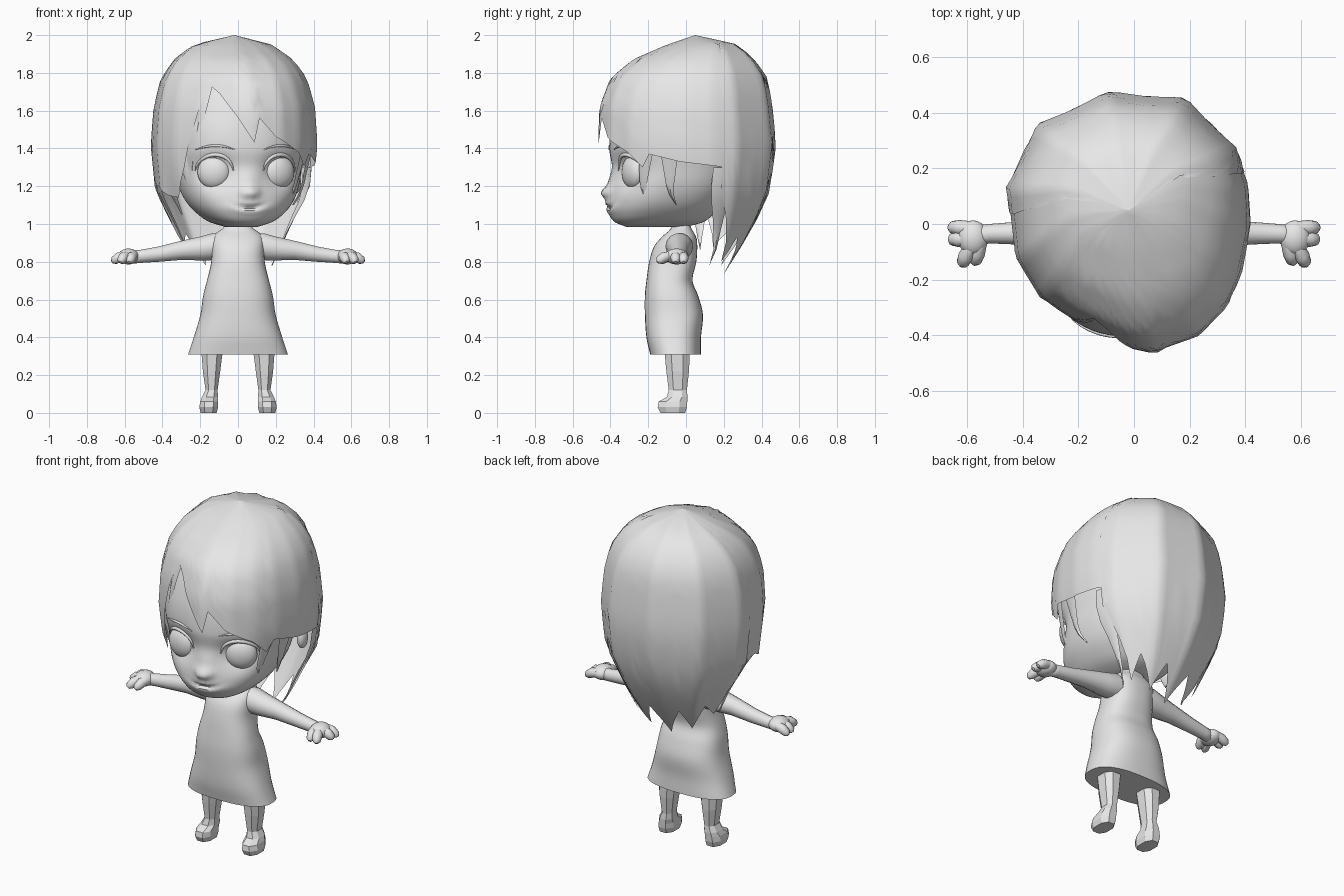
import bpy
import bmesh
from math import sin, cos, pi, radians, exp

default_cube = bpy.data.objects.get("Cube")
if default_cube:
    bpy.data.objects.remove(default_cube, do_unlink=True)

grey = bpy.data.materials.new("plain grey")
grey.use_nodes = True
grey.diffuse_color = (0.8, 0.8, 0.8, 1)
grey.node_tree.nodes["Principled BSDF"].inputs["Base Color"].default_value = (0.8, 0.8, 0.8, 1)


def finish(name, data, parent=None):
    obj = bpy.data.objects.new(name, data)
    bpy.context.collection.objects.link(obj)
    data.materials.append(grey)
    obj.parent = parent
    return obj


def mesh_object(name, verts, faces, smooth=True, parent=None):
    mesh = bpy.data.meshes.new(name)
    mesh.from_pydata(verts, [], faces)
    bm = bmesh.new()
    bm.from_mesh(mesh)
    bmesh.ops.remove_doubles(bm, verts=bm.verts, dist=0.0005)
    bm.to_mesh(mesh)
    bm.free()
    if smooth:
        mesh.shade_smooth()
        mesh.set_sharp_from_angle(angle=radians(50))
    return finish(name, mesh, parent)


def sample(rows, z, curved=True):
    """Cross-section (z, front y, back y, half width, centre x) at a height."""
    z = min(max(z, rows[0][0]), rows[-1][0])
    i = 0
    while i < len(rows) - 2 and z > rows[i + 1][0]:
        i += 1
    a, b = rows[i], rows[i + 1]
    before, after = rows[max(i - 1, 0)], rows[min(i + 2, len(rows) - 1)]
    span = b[0] - a[0]
    t = (z - a[0]) / span
    out = []
    for k in range(1, len(a)):
        if curved:
            ma = (b[k] - before[k]) / (b[0] - before[0]) * span
            mb = (after[k] - a[k]) / (after[0] - a[0]) * span
            d = b[k] - a[k]
            out.append(a[k] + ma * t + (3 * d - 2 * ma - mb) * t * t + (ma + mb - 2 * d) * t ** 3)
        else:
            out.append(a[k] + (b[k] - a[k]) * t)
    return out


def power(v, p):
    return (1 if v >= 0 else -1) * abs(v) ** (2 / p)


def loft(name, rows, segs, p=2, steps=0, smooth=True, side=1, shift=None):
    """Closed body of stacked superellipse rings."""
    low, high = rows[0][0], rows[-1][0]
    heights = [low + (high - low) * i / steps for i in range(steps + 1)] if steps else [r[0] for r in rows]
    verts, faces = [], []
    for z in heights:
        front, back, half, centre = sample(rows, z)
        for j in range(segs):
            a = 2 * pi * (j + 0.5) / segs
            x = side * centre + half * power(cos(a), p)
            y = (front + back) / 2 + (back - front) / 2 * power(sin(a), p)
            if shift and sin(a) < 0:
                y += shift(x, z)
            verts.append((x, y, z))
    for i in range(len(heights) - 1):
        for j in range(segs):
            n = (j + 1) % segs
            faces.append((i * segs + j, i * segs + n, (i + 1) * segs + n, (i + 1) * segs + j))
    faces.append(tuple(reversed(range(segs))))
    faces.append(tuple(range(len(verts) - segs, len(verts))))
    return mesh_object(name, verts, faces, smooth)


def tube(name, points, parent=None, sides=3):
    """Round tube through (x, y, z, radius) points."""
    curve = bpy.data.curves.new(name, "CURVE")
    curve.dimensions = "3D"
    curve.bevel_depth = 1
    curve.bevel_resolution = sides
    curve.use_fill_caps = True
    spline = curve.splines.new("POLY")
    spline.points.add(len(points) - 1)
    for point, (x, y, z, r) in zip(spline.points, points):
        point.co = (x, y, z, 1)
        point.radius = r
    spline.use_smooth = True
    return finish(name, curve, parent)


def ball(name, centre, size, turn=0, parent=None):
    mesh = bpy.data.meshes.new(name)
    bm = bmesh.new()
    bmesh.ops.create_uvsphere(bm, u_segments=24, v_segments=14, radius=1)
    bm.to_mesh(mesh)
    bm.free()
    mesh.shade_smooth()
    obj = finish(name, mesh, parent)
    obj.location, obj.scale, obj.rotation_euler.z = centre, size, turn
    return obj


# Head with eye sockets, nose and mouth
HEAD = [(0.985, -0.32, 0.0, 0.08, 0), (1.01, -0.38, 0.09, 0.16, 0), (1.06, -0.408, 0.15, 0.23, 0),
        (1.12, -0.412, 0.2, 0.28, 0), (1.2, -0.405, 0.25, 0.315, 0), (1.3, -0.395, 0.28, 0.335, 0),
        (1.4, -0.405, 0.3, 0.35, 0), (1.55, -0.385, 0.33, 0.35, 0), (1.72, -0.32, 0.33, 0.3, 0),
        (1.85, -0.2, 0.25, 0.2, 0)]
HEAD_POWER = 2.3
EYE_X, EYE_Z = 0.175, 1.275


def bump(x, z, x0, z0, wide, tall):
    return exp(-((x - x0) / wide) ** 2 - ((z - z0) / tall) ** 2)


def relief(x, z):
    socket = 0.055 * bump(abs(x), z, EYE_X, EYE_Z, 0.085, 0.08)
    nose = 0.055 * bump(x, z, 0, 1.165, 0.04, 0.035) + 0.02 * bump(x, z, 0, 1.23, 0.03, 0.05)
    lips = 0.022 * bump(x, z, 0, 1.09, 0.09, 0.035)
    mouth = 0.035 * bump(x, z, 0, 1.085 + x * x * 3, 0.065, 0.012)
    return socket + mouth - nose - lips


def face_y(x, z):
    front, back, half, _ = sample(HEAD, z)
    rim = max(1 - abs(x / half) ** HEAD_POWER, 0) ** (1 / HEAD_POWER)
    return (front + back) / 2 - (back - front) / 2 * rim


head = loft("head", HEAD, 72, HEAD_POWER, 80, shift=relief)
head.rotation_euler.z = radians(10)
head.location.x = -0.01

for side, word in ((1, "left"), (-1, "right")):
    eye_y = face_y(EYE_X, EYE_Z) + 0.045
    ball(word + "_eye", (side * EYE_X, eye_y, EYE_Z), (0.088, 0.052, 0.088), side * radians(18), head)
    ball(word + "_ear", (side * 0.34, 0.115, 1.22), (0.028, 0.04, 0.06), 0, head)
    lash, brow = [], []
    for i in range(13):
        t = i / 12
        a = radians(5 + 170 * t)
        x, z = EYE_X + 0.094 * cos(a), EYE_Z + 0.092 * sin(a)
        lash.append((side * x, face_y(x, z) + 0.012, z, 0.003 + 0.008 * sin(pi * t)))
        x, z = 0.08 + 0.19 * t, 1.385 + 0.03 * sin(pi * (0.1 + 0.8 * t))
        brow.append((side * x, face_y(x, z), z, 0.002 + 0.005 * sin(pi * t)))
    tube(word + "_upper_lid", lash, head)
    tube(word + "_eyebrow", brow, head)

# Hair profile from tips to crown, and fullness at each corner of its plan
HAIR = [(0.73, -0.06, 0.2, 0.19), (0.86, -0.1, 0.285, 0.26), (1.0, -0.23, 0.37, 0.325), (1.17, -0.42, 0.45, 0.42),
        (1.42, -0.47, 0.485, 0.445), (1.62, -0.462, 0.465, 0.43), (1.77, -0.405, 0.44, 0.39),
        (1.87, -0.285, 0.37, 0.32), (1.95, -0.1, 0.28, 0.21), (2.0, 0.05, 0.05, 0)]
CORNERS = [(-10, 0.98), (7, 1.01), (23, 1.04), (54, 1.05), (90, 1), (126, 1.05), (156, 1.04), (186, 0.99),
           (208, 0.95), (229, 0.9), (244, 0.91), (260, 0.98), (270, 1.02), (292, 1.02), (310, 1.01),
           (327, 0.98), (350, 0.98), (367, 1.01)]


def hair_point(angle, z, scale=1):
    """Point on the faceted hair surface at an angle around the head."""
    front, back, half = sample(HAIR, z, False)
    angle %= 360
    i = 0
    while angle > CORNERS[i + 1][0]:
        i += 1
    (a0, r0), (a1, r1) = CORNERS[i], CORNERS[i + 1]
    t = (angle - a0) / (a1 - a0)
    a0, a1 = radians(a0), radians(a1)
    x = r0 * cos(a0) * (1 - t) + r1 * cos(a1) * t
    y = r0 * sin(a0) * (1 - t) + r1 * sin(a1) * t
    return (half * scale * x, (front + back) / 2 + (back - front) / 2 * scale * y, z)


def hair_shell(name, edge, scale, rows=14):
    """Shell from the crown down to a jagged edge of (angle, z) points."""
    columns = []
    for (a0, z0), (a1, z1) in zip(edge, edge[1:]):
        n = max(1, round((a1 - a0) / 4))
        columns += [(a0 + (a1 - a0) * i / n, z0 + (z1 - z0) * i / n) for i in range(n)]
    columns.append(edge[-1])
    verts, faces = [], []
    for angle, low in columns:
        for k in range(rows + 1):
            verts.append(hair_point(angle, 2 - (2 - low) * (k / rows) ** 1.7, scale))
    for i in range(len(columns) - 1):
        for k in range(rows):
            a = i * (rows + 1) + k
            faces.append((a, a + 1, a + rows + 2, a + rows + 1))
    return mesh_object(name, verts, faces, parent=head)


hair_shell("fringe", [(160, 1.2), (180, 1.2), (195, 1.15), (208, 1.14), (216, 1.3), (224, 1.5),
                      (231, 1.66), (238, 1.73), (246, 1.69), (260, 1.57), (272, 1.43), (276, 1.56),
                      (288, 1.46), (308, 1.38), (318, 1.3), (324, 1.37), (345, 1.33), (376, 1.3)], 0.992)
hair_shell("back_hair", [(13, 1.2), (17, 1.02), (24, 0.8), (38, 0.93), (56, 0.76), (72, 0.91), (90, 0.73),
                         (108, 0.91), (124, 0.78), (138, 0.95), (152, 0.88), (164, 1.1), (167, 1.2)], 1)


def lock(name, start, end, width, top, tip, scale, tip_scale):
    """Pointed strand that hangs under a shell."""
    verts, faces, rows = [], [], 6
    for i in range(rows + 1):
        t = i / rows
        for offset in (-1, 0, 1):
            angle = start + (end - start) * t + offset * width * (1 - t) ** 0.7
            size = scale + (tip_scale - scale) * t + (0.025 if offset == 0 else 0)
            verts.append(hair_point(angle, top + (tip - top) * t, size))
    for i in range(rows):
        for j in range(2):
            a = 3 * i + j
            faces.append((a, a + 3, a + 4, a + 1))
    mesh_object(name, verts, faces, parent=head)


lock("left_front_lock", 322, 310, 6, 1.42, 1.1, 0.96, 0.9)
lock("left_side_lock", 338, 334, 7, 1.42, 1.1, 0.95, 0.86)
lock("left_nape_lock", 17, 4, 9, 1.3, 0.78, 0.965, 0.95)
lock("right_nape_lock", 163, 172, 10, 1.25, 0.86, 0.965, 0.95)
lock("right_front_lock", 212, 220, 6, 1.4, 1.12, 0.96, 0.92)
lock("right_side_lock", 194, 198, 8, 1.3, 1.05, 0.96, 0.92)
lock("parting_strand", 234, 222, 5, 1.74, 1.28, 0.97, 0.95)

# Dress, shoulders and neck
loft("dress", [(0.31, -0.19, 0.08, 0.265, 0), (0.4, -0.21, 0.08, 0.235, 0), (0.52, -0.218, 0.09, 0.2, 0),
               (0.62, -0.218, 0.065, 0.185, 0), (0.7, -0.21, 0.035, 0.165, 0), (0.8, -0.195, 0.055, 0.142, 0),
               (0.88, -0.17, 0.06, 0.14, 0), (0.93, -0.13, 0.055, 0.135, 0), (0.965, -0.09, 0.035, 0.1, 0),
               (0.985, -0.075, 0.025, 0.07, 0), (1.05, -0.07, 0.02, 0.065, 0)], 40, 2.5, 40)

# Arms, hands and legs on both sides
ARM = [(0.06, -0.035, 0.88, 0.07), (0.13, -0.035, 0.88, 0.073), (0.19, -0.035, 0.87, 0.066),
       (0.3, -0.035, 0.86, 0.051), (0.42, -0.033, 0.84, 0.041), (0.52, -0.035, 0.828, 0.035),
       (0.56, -0.04, 0.825, 0.036), (0.58, -0.04, 0.825, 0.02)]
FINGERS = {"index": (0.59, -0.015, 0.667, -0.012), "middle": (0.6, -0.055, 0.665, -0.055),
           "little": (0.59, -0.085, 0.622, -0.15), "thumb": (0.555, -0.07, 0.575, -0.145)}
LEG = [(0, -0.14, 0, 0.045, 0.155), (0.03, -0.155, 0.01, 0.053, 0.155), (0.06, -0.15, 0.012, 0.05, 0.153),
       (0.085, -0.105, 0.012, 0.045, 0.148), (0.12, -0.095, 0.008, 0.034, 0.14),
       (0.22, -0.108, 0.02, 0.049, 0.14), (0.34, -0.12, 0.025, 0.062, 0.137), (0.42, -0.12, 0.025, 0.062, 0.137)]

for side, word in ((1, "left"), (-1, "right")):
    tube(word + "_arm", [(side * x, y, z, r) for x, y, z, r in ARM], sides=5)
    ball(word + "_palm", (side * 0.58, -0.05, 0.828), (0.055, 0.063, 0.042))
    for finger, (x0, y0, x1, y1) in FINGERS.items():
        path = [(0, 0.025), (0.5, 0.028), (0.85, 0.023), (1, 0.009)]
        tube(word + "_" + finger, [(side * (x0 + (x1 - x0) * t), y0 + (y1 - y0) * t, 0.832 - 0.035 * t * t, r)
                                   for t, r in path])
    loft(word + "_leg", LEG, 8, 2.4, smooth=False, side=side)
